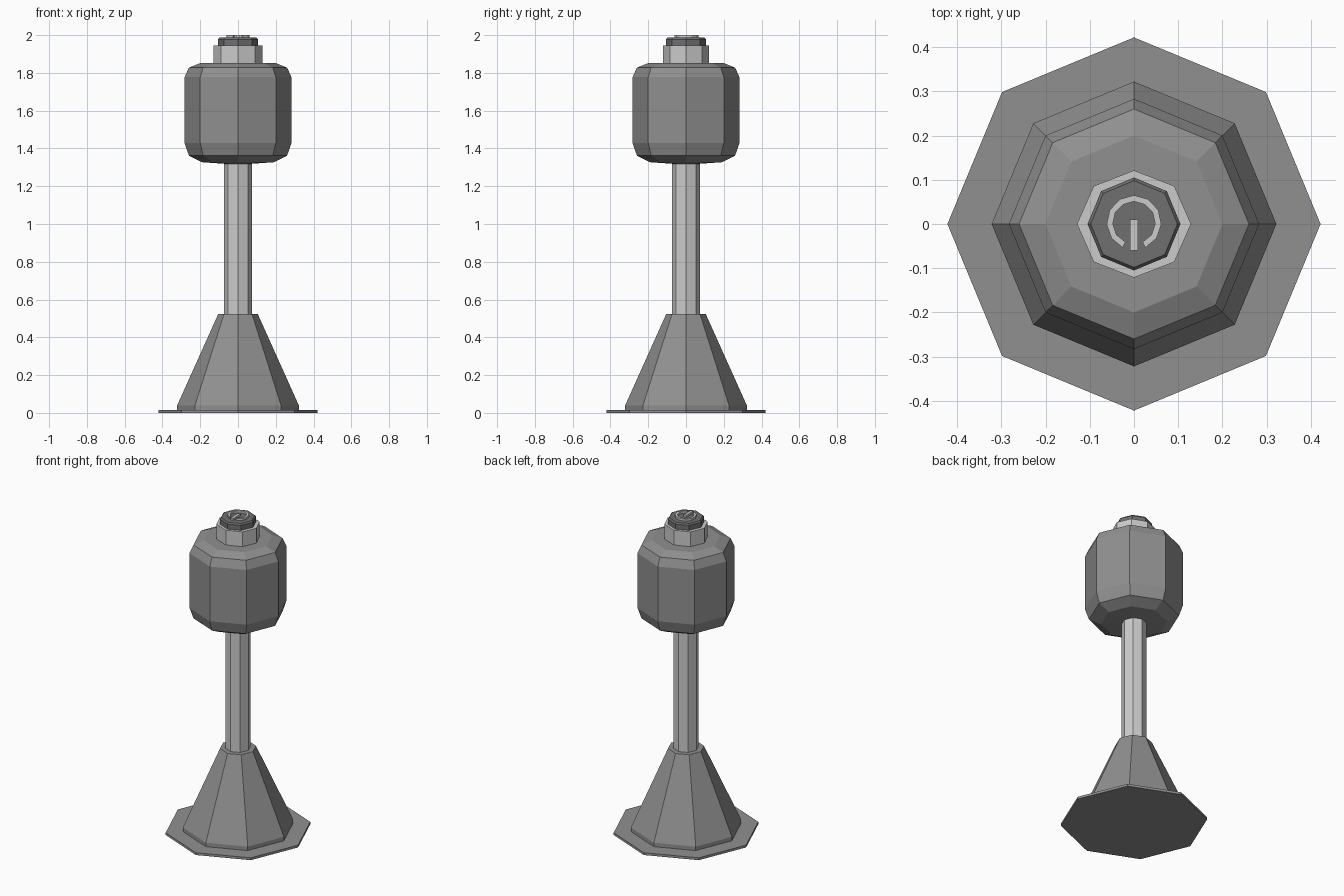
import bpy, bmesh
from math import cos, sin, pi, radians

if "Cube" in bpy.data.objects:
    bpy.data.objects.remove(bpy.data.objects["Cube"])


def grey(name, v):
    mat = bpy.data.materials.new(name)
    mat.diffuse_color = (v, v, v, 1)
    mat.use_nodes = True
    mat.node_tree.nodes["Principled BSDF"].inputs["Base Color"].default_value = mat.diffuse_color
    return mat


DARK = grey("dark_grey", 0.28)
BLACK = grey("cap_grey", 0.16)
METAL = grey("metal_grey", 0.64)
LIGHT = grey("light_grey", 0.78)


def make_object(name, bm, mat):
    bmesh.ops.recalc_face_normals(bm, faces=bm.faces)
    mesh = bpy.data.meshes.new(name)
    bm.to_mesh(mesh)
    bm.free()
    mesh.materials.append(mat)
    obj = bpy.data.objects.new(name, mesh)
    bpy.context.collection.objects.link(obj)
    return obj


def bridge(bm, loops):
    """Join rings of verts with quads and cap both ends."""
    n = len(loops[0])
    for a, b in zip(loops, loops[1:]):
        for i in range(n):
            j = (i + 1) % n
            bm.faces.new((a[i], a[j], b[j], b[i]))
    bm.faces.new(loops[0][::-1])
    bm.faces.new(loops[-1])


def turned(name, mat, profile, sides=8, y_scale=1.0):
    """Faceted solid of revolution from (radius, z) points."""
    bm = bmesh.new()
    loops = [[bm.verts.new((r * cos(2 * pi * i / sides),
                            r * sin(2 * pi * i / sides) * y_scale, z))
              for i in range(sides)] for r, z in profile]
    bridge(bm, loops)
    return make_object(name, bm, mat)


# Foot, stem and head
turned("base_plate", DARK, [(0.422, 0), (0.422, 0.015)])
turned("base_cone", DARK, [(0.322, 0.015), (0.322, 0.04), (0.105, 0.523)])
turned("pole", METAL, [(0.073, 0.5), (0.073, 1.34)])
turned("head", DARK, [(0.06, 1.318), (0.19, 1.327), (0.26, 1.362), (0.283, 1.43),
                      (0.283, 1.777), (0.26, 1.828), (0.2, 1.852)])

# Button on top of the head
turned("button_collar", METAL, [(0.129, 1.845), (0.129, 1.946)], y_scale=0.94)
turned("button_cap", BLACK, [(0.105, 1.94), (0.105, 1.978), (0.098, 1.987)])

# Raised open ring on the button
bm = bmesh.new()
sections = []
steps = 10
for k in range(steps + 1):
    a = radians(-66 + 312 * k / steps)
    sections.append([bm.verts.new((r * cos(a), 0.003 + r * sin(a), z))
                     for r, z in ((0.048, 1.98), (0.062, 1.98),
                                  (0.062, 2.0), (0.048, 2.0))])
bridge(bm, sections)
make_object("button_ring", bm, LIGHT)

# Raised bar in the ring's gap
bm = bmesh.new()
bmesh.ops.create_cube(bm, size=1)
bmesh.ops.scale(bm, vec=(0.018, 0.07, 0.02), verts=bm.verts)
bmesh.ops.translate(bm, vec=(0, -0.025, 1.99), verts=bm.verts)
make_object("button_bar", bm, LIGHT)
